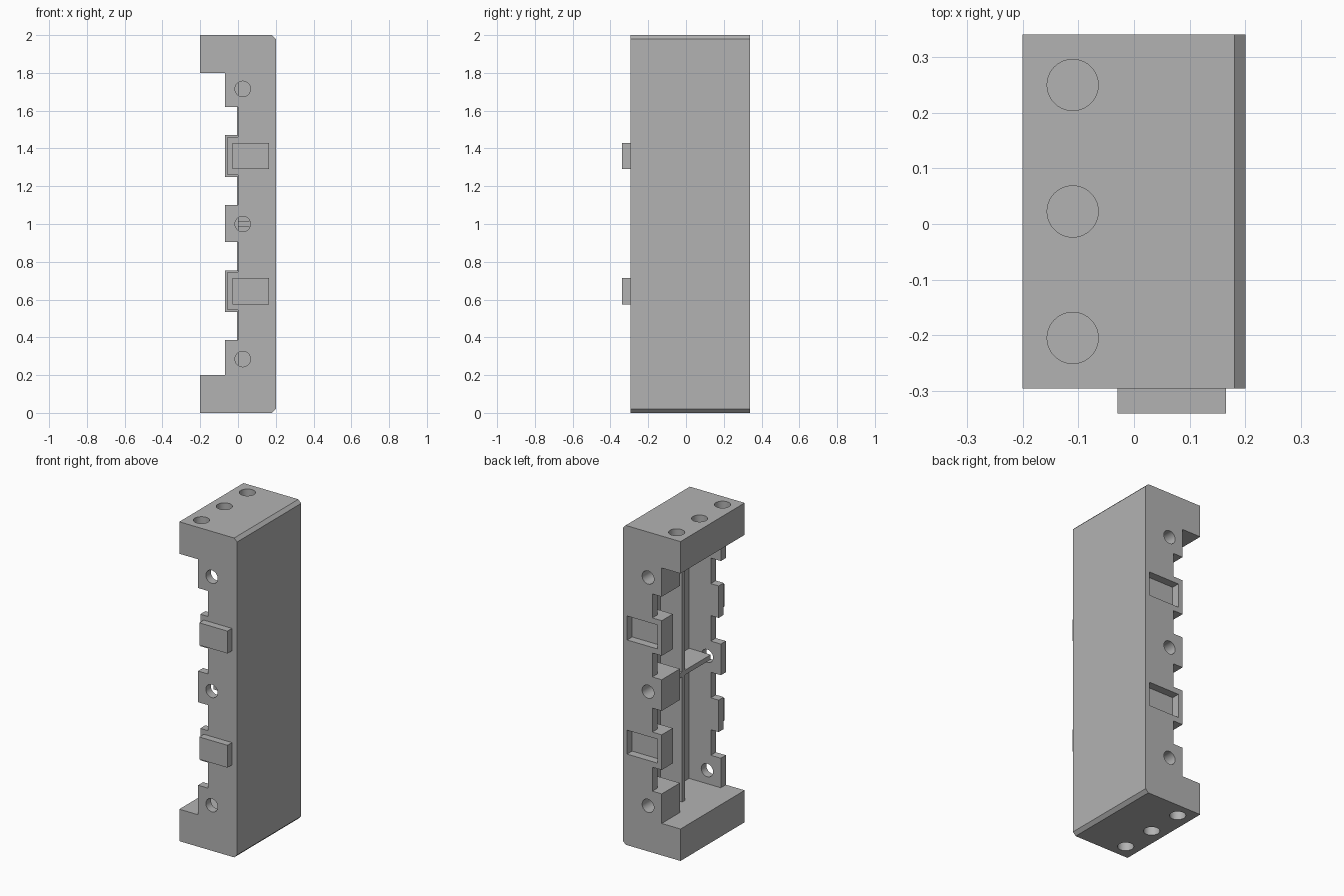
import bpy, bmesh
from math import radians
from mathutils import Matrix, Vector

if "Cube" in bpy.data.objects:
    bpy.data.objects.remove(bpy.data.objects["Cube"], do_unlink=True)

grey = bpy.data.materials.new("plain grey")
grey.use_nodes = True
grey.diffuse_color = (0.45, 0.45, 0.45, 1)
grey.node_tree.nodes["Principled BSDF"].inputs["Base Color"].default_value = (0.45, 0.45, 0.45, 1)

FRONT, BACK = -0.295, 0.34        # outer wall faces
WALL = 0.05
FLOOR = 0.15                      # inside face of the closed side
LIP = -0.07                       # open edge of the side walls
MID = (FRONT + BACK) / 2


def finish(bm, name):
    bmesh.ops.recalc_face_normals(bm, faces=bm.faces)
    mesh = bpy.data.meshes.new(name)
    bm.to_mesh(mesh)
    bm.free()
    mesh.materials.append(grey)
    ob = bpy.data.objects.new(name, mesh)
    bpy.context.collection.objects.link(ob)
    return ob


def box(name, x, y, z):
    bm = bmesh.new()
    bmesh.ops.create_cube(bm, size=1)
    for v in bm.verts:
        v.co = Vector([(r[0] + r[1]) / 2 + c * (r[1] - r[0])
                       for r, c in zip((x, y, z), v.co)])
    return finish(bm, name)


def rod(name, centre, radius, depth, axis):
    bm = bmesh.new()
    turn = Matrix.Rotation(radians(90), 4, 'X') if axis == 'Y' else Matrix()
    bmesh.ops.create_cone(bm, cap_ends=True, segments=40, radius1=radius, radius2=radius,
                          depth=depth, matrix=Matrix.Translation(centre) @ turn)
    return finish(bm, name)


def combine(target, tool, operation):
    mod = target.modifiers.new("boolean", 'BOOLEAN')
    mod.operation, mod.solver, mod.object = operation, 'EXACT', tool
    bpy.context.view_layer.objects.active = target
    bpy.ops.object.modifier_apply(modifier=mod.name)
    bpy.data.objects.remove(tool, do_unlink=True)


def cut(tool):
    combine(body, tool, 'DIFFERENCE')


def add(tool):
    combine(body, tool, 'UNION')


# Outer block with chamfered edges on the closed side
bm = bmesh.new()
outline = [(-0.2, 0), (0.18, 0), (0.2, 0.02), (0.2, 1.98), (0.18, 2), (-0.2, 2)]
face = bm.faces.new([bm.verts.new((x, FRONT, z)) for x, z in outline])
ext = bmesh.ops.extrude_face_region(bm, geom=[face])
bmesh.ops.translate(bm, vec=(0, BACK - FRONT, 0),
                    verts=[g for g in ext["geom"] if isinstance(g, bmesh.types.BMVert)])
body = finish(bm, "channel_housing")

# Open side and inner cavity
cut(box("opening", (-0.3, LIP), (-0.5, 0.5), (0.2, 1.8)))
cut(box("cavity", (-0.3, FLOOR), (FRONT + WALL, BACK - WALL), (0.2, 1.8)))

# Notches between the wall tabs
for low, high in ((0.385, 0.535), (0.755, 0.905), (1.1, 1.25), (1.47, 1.62)):
    cut(box("back_notch", (-0.3, -0.005), (0.2, 0.5), (low, high)))
for low, high in ((0.385, 0.545), (0.745, 0.905), (1.1, 1.26), (1.46, 1.62)):
    cut(box("front_notch", (-0.3, 0), (-0.5, -0.2), (low, high)))

# Inner stiffening ribs
add(box("upright_rib", (0, 0.17), (MID - 0.015, MID + 0.015), (0.19, 1.81)))
add(box("cross_rib", (0, 0.17), (FRONT + 0.03, BACK - 0.03), (0.985, 1.015)))

# Thick bosses behind the bolt holes
for low, high in ((0.19, 0.385), (0.905, 1.1), (1.62, 1.81)):
    add(box("bolt_boss", (LIP, 0.17), (BACK - 0.18, BACK - 0.02), (low, high)))

# Locating pads on the front, matching pockets and their bosses on the back
for z in (0.645, 1.36):
    cut(box("front_tab_trim", (-0.3, -0.055), (-0.5, -0.2), (z - 0.105, z + 0.105)))
    add(box("locating_pad", (-0.03, 0.165), (-0.34, FRONT + 0.02), (z - 0.07, z + 0.07)))
    add(box("pocket_boss", (LIP, 0.17), (BACK - 0.11, BACK - 0.02), (z - 0.11, z + 0.11)))
    cut(box("pocket", (-0.04, 0.17), (BACK - 0.05, 0.5), (z - 0.075, z + 0.075)))

# Bolt holes through the front wall and into the back bosses
for z in (0.285, 1.0, 1.715):
    cut(rod("front_hole", (0.025, FRONT, z), 0.041, 0.102, 'Y'))
    cut(rod("back_hole", (0.025, BACK, z), 0.041, 0.3, 'Y'))

# Blind holes in both end blocks
for y in (MID - 0.227, MID, MID + 0.227):
    for z in (0, 2):
        cut(rod("end_hole", (-0.11, y, z), 0.046, 0.3, 'Z'))

# Smooth hole walls, crisp edges
bpy.ops.object.select_all(action='DESELECT')
body.select_set(True)
bpy.context.view_layer.objects.active = body
bpy.ops.object.shade_smooth_by_angle(angle=radians(30))
